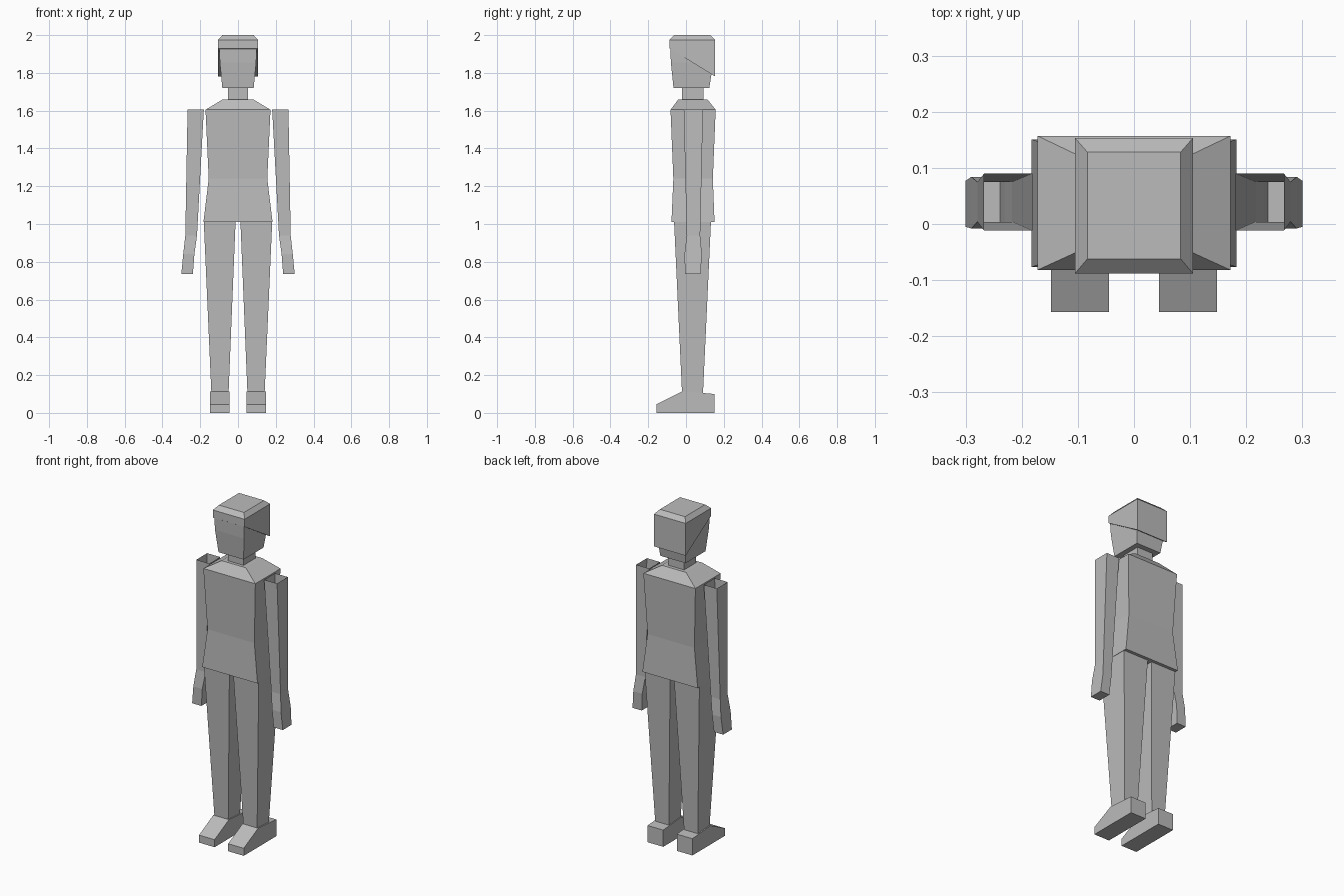
import bpy
import bmesh

if "Cube" in bpy.data.objects:
    bpy.data.objects.remove(bpy.data.objects["Cube"])

grey = bpy.data.materials.new("plain grey")
grey.diffuse_color = (0.5, 0.5, 0.5, 1)
grey.use_nodes = True
grey.node_tree.nodes["Principled BSDF"].inputs["Base Color"].default_value = grey.diffuse_color


def finish(bm, name):
    bmesh.ops.recalc_face_normals(bm, faces=bm.faces)
    mesh = bpy.data.meshes.new(name)
    bm.to_mesh(mesh)
    bm.free()
    mesh.materials.append(grey)
    ob = bpy.data.objects.new(name, mesh)
    bpy.context.collection.objects.link(ob)
    return ob


def loft(name, rings, bottom=True, top=True, side=1):
    """Skin rectangular rings (z, x0, x1, y0, y1), listed from bottom to top."""
    bm = bmesh.new()
    loops = []
    for z, x0, x1, y0, y1 in rings:
        corners = ((x0, y0), (x1, y0), (x1, y1), (x0, y1))
        loops.append([bm.verts.new((side * x, y, z)) for x, y in corners])
    for a, b in zip(loops, loops[1:]):
        for i in range(4):
            j = (i + 1) % 4
            bm.faces.new((a[i], a[j], b[j], b[i]))
    if bottom:
        bm.faces.new(loops[0][::-1])
    if top:
        bm.faces.new(loops[-1])
    return finish(bm, name)


def extrude_profile(name, profile, x0, x1, side=1):
    """Extrude a (y, z) side profile from x0 to x1."""
    bm = bmesh.new()
    a = [bm.verts.new((side * x0, y, z)) for y, z in profile]
    b = [bm.verts.new((side * x1, y, z)) for y, z in profile]
    bm.faces.new(a)
    bm.faces.new(b[::-1])
    for i in range(len(a)):
        j = (i + 1) % len(a)
        bm.faces.new((a[i], a[j], b[j], b[i]))
    return finish(bm, name)


# Torso: hips, waist, shoulders, sloped collar
loft("torso", [
    (1.01, -0.183, 0.183, -0.077, 0.151),
    (1.24, -0.155, 0.155, -0.067, 0.142),
    (1.605, -0.172, 0.172, -0.082, 0.157),
    (1.66, -0.08, 0.08, -0.04, 0.113),
])

# Neck and head
loft("neck", [
    (1.66, -0.052, 0.052, -0.021, 0.092),
    (1.72, -0.052, 0.052, -0.021, 0.092),
], bottom=False, top=False)
loft("head", [
    (1.72, -0.083, 0.083, -0.066, 0.123),
    (1.855, -0.096, 0.096, -0.08, 0.145),
    (1.95, -0.1, 0.1, -0.084, 0.147),
])

# Hair: bevelled block whose lower edge drops towards the back
hair = loft("hair", [
    (1.93, -0.105, 0.105, -0.088, 0.153),
    (1.975, -0.105, 0.105, -0.088, 0.153),
    (2.0, -0.083, 0.083, -0.062, 0.128),
])
for v in hair.data.vertices:
    if v.co.z < 1.95 and v.co.y > 0:
        v.co.z = 1.782

# Limbs on both sides
foot_profile = [(-0.157, 0), (-0.157, 0.045), (-0.021, 0.113),
                (0.09, 0.105), (0.151, 0.1), (0.151, 0)]
for label, s in (("right", 1), ("left", -1)):
    # Arm and hand, open at the shoulder
    loft(label + "_arm", [
        (0.735, 0.239, 0.3, -0.005, 0.077),
        (0.84, 0.231, 0.29, -0.008, 0.084),
        (0.94, 0.217, 0.279, 0.004, 0.075),
        (1.605, 0.181, 0.267, -0.012, 0.09),
    ], top=False, side=s)
    loft(label + "_leg", [
        (0.105, 0.05, 0.141, -0.021, 0.09),
        (1.01, 0.013, 0.181, -0.063, 0.132),
    ], bottom=False, top=False, side=s)
    extrude_profile(label + "_foot", foot_profile, 0.045, 0.148, s)
